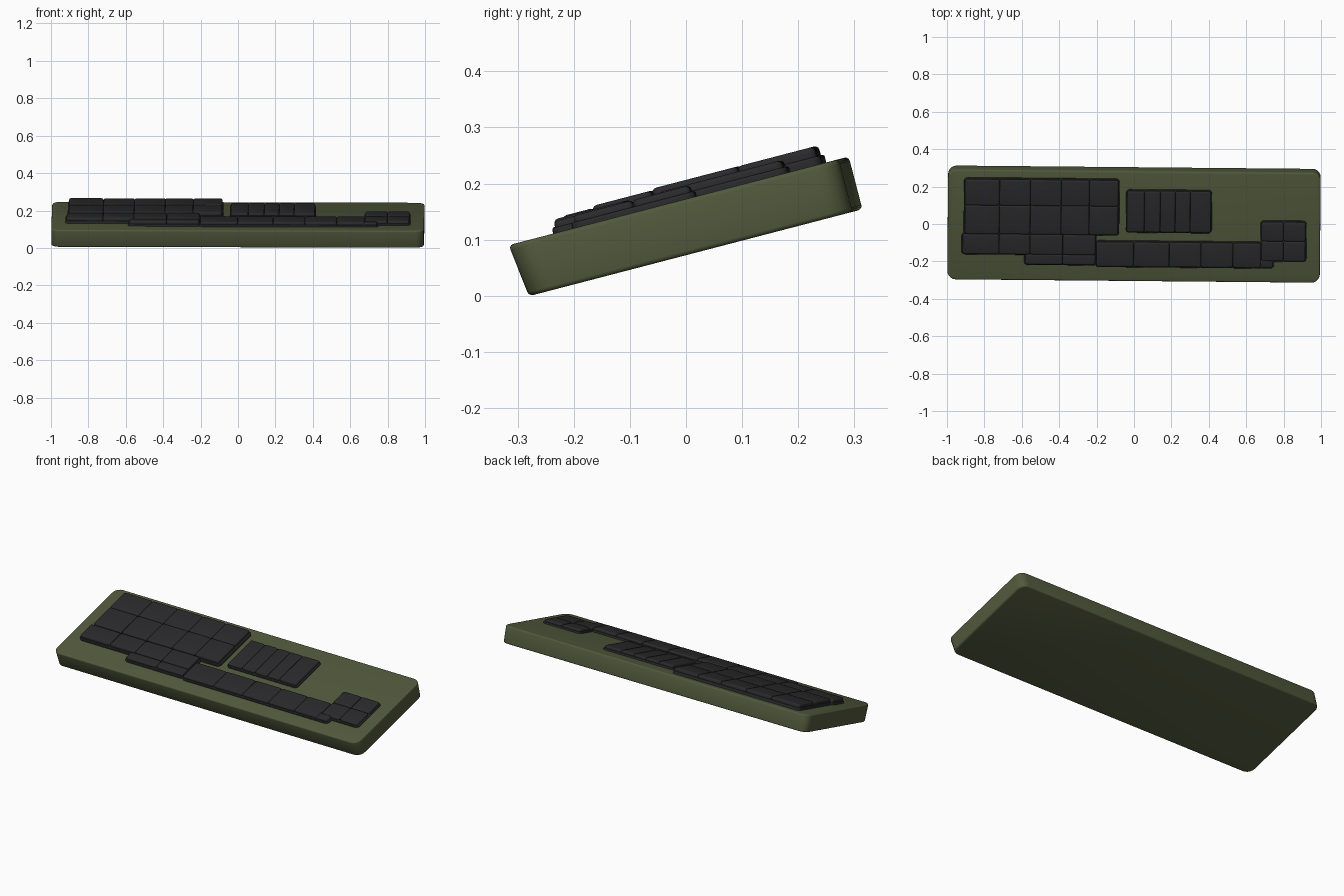
import bpy, bmesh, math
from mathutils import Matrix

cube = bpy.data.objects.get("Cube")
if cube:
    bpy.data.objects.remove(cube, do_unlink=True)

TILT = math.radians(14.6)
PLACE = (Matrix.Translation((0, 0.002, 0.1235)) @ Matrix.Rotation(TILT, 4, 'X')
         @ Matrix.Rotation(math.radians(-0.55), 4, 'Z'))
TOP = 0.048  # upper face of the case before tilting


def material(name, rgb):
    mat = bpy.data.materials.new(name)
    mat.use_nodes = True
    mat.diffuse_color = (*rgb, 1)
    bsdf = next(n for n in mat.node_tree.nodes if n.type == 'BSDF_PRINCIPLED')
    bsdf.inputs["Base Color"].default_value = (*rgb, 1)
    return mat


olive = material("olive_case", (0.085, 0.1, 0.046))
charcoal = material("charcoal_keys", (0.023, 0.023, 0.025))


def rounded_box(bm, x0, x1, y0, y1, z0, z1, corner, edge, taper=0.0):
    """Box with rounded upright corners and softened rims."""
    part = bmesh.new()
    bmesh.ops.create_cube(part, size=1)
    for v in part.verts:
        low = v.co.z < 0
        front = v.co.y < 0
        v.co.x = x0 if v.co.x < 0 else x1
        v.co.y = y0 + (taper if low else 0) if front else y1
        v.co.z = z0 if low else z1
    upright = [e for e in part.edges
               if abs(e.verts[0].co.z - e.verts[1].co.z) > (z1 - z0) / 2]
    bmesh.ops.bevel(part, geom=upright, offset=corner, segments=5,
                    profile=0.5, affect='EDGES')
    rims = [e for e in part.edges
            if abs(e.verts[0].co.z - e.verts[1].co.z) < 1e-5
            and any(abs(f.normal.z) < 0.5 for f in e.link_faces)]
    bmesh.ops.bevel(part, geom=rims, offset=edge, segments=3,
                    profile=0.5, affect='EDGES')
    mesh = bpy.data.meshes.new("temporary_part")
    part.to_mesh(mesh)
    part.free()
    bm.from_mesh(mesh)
    bpy.data.meshes.remove(mesh)


def finish(bm, name, mat):
    bmesh.ops.recalc_face_normals(bm, faces=bm.faces)
    bm.transform(PLACE)
    mesh = bpy.data.meshes.new(name)
    bm.to_mesh(mesh)
    bm.free()
    mesh.materials.append(mat)
    obj = bpy.data.objects.new(name, mesh)
    bpy.context.collection.objects.link(obj)
    bpy.ops.object.select_all(action='DESELECT')
    obj.select_set(True)
    bpy.context.view_layer.objects.active = obj
    bpy.ops.object.shade_smooth_by_angle(angle=math.radians(40))


def key_block(name, columns, rows, height):
    """Grid of soft keys on a slightly wider tray; lists hold the boundaries."""
    def local(y):
        return (y + 0.016) / math.cos(TILT)
    bm = bmesh.new()
    rim = 0.006
    rounded_box(bm, columns[0] - rim, columns[-1] + rim,
                local(rows[0]) - rim, local(rows[-1]) + rim,
                TOP - 0.01, TOP + height * 0.45, 0.02, 0.004)
    for x0, x1 in zip(columns, columns[1:]):
        for y0, y1 in zip(rows, rows[1:]):
            rounded_box(bm, x0, x1, local(y0), local(y1),
                        TOP - 0.005, TOP + height, 0.012, 0.008)
    finish(bm, name, charcoal)


# Sloping case
case = bmesh.new()
rounded_box(case, -0.996, 0.996, -0.307, 0.301, -0.049, TOP, 0.045, 0.008, 0.012)
finish(case, "case", olive)

# Main key field and its lower rows
key_block("main_keys", [-0.905, -0.72, -0.555, -0.39, -0.24, -0.085],
          [-0.06, 0.093, 0.23], 0.033)
key_block("lower_keys", [-0.915, -0.72, -0.555, -0.38, -0.205],
          [-0.168, -0.062], 0.030)
key_block("front_keys", [-0.58, -0.38, -0.205], [-0.222, -0.168], 0.026)

# Long strip along the front, running under the corner pad
key_block("strip_keys", [-0.2, 0.0, 0.19, 0.36, 0.53, 0.68], [-0.23, -0.1], 0.024)
key_block("strip_end_key", [0.66, 0.745], [-0.23, -0.185], 0.021)

# Separate middle pad and right corner pad
key_block("middle_keys", [-0.038, 0.055, 0.14, 0.22, 0.3, 0.41],
          [-0.045, 0.174], 0.024)
key_block("corner_keys", [0.682, 0.8, 0.917], [-0.194, -0.088, 0.014], 0.022)
